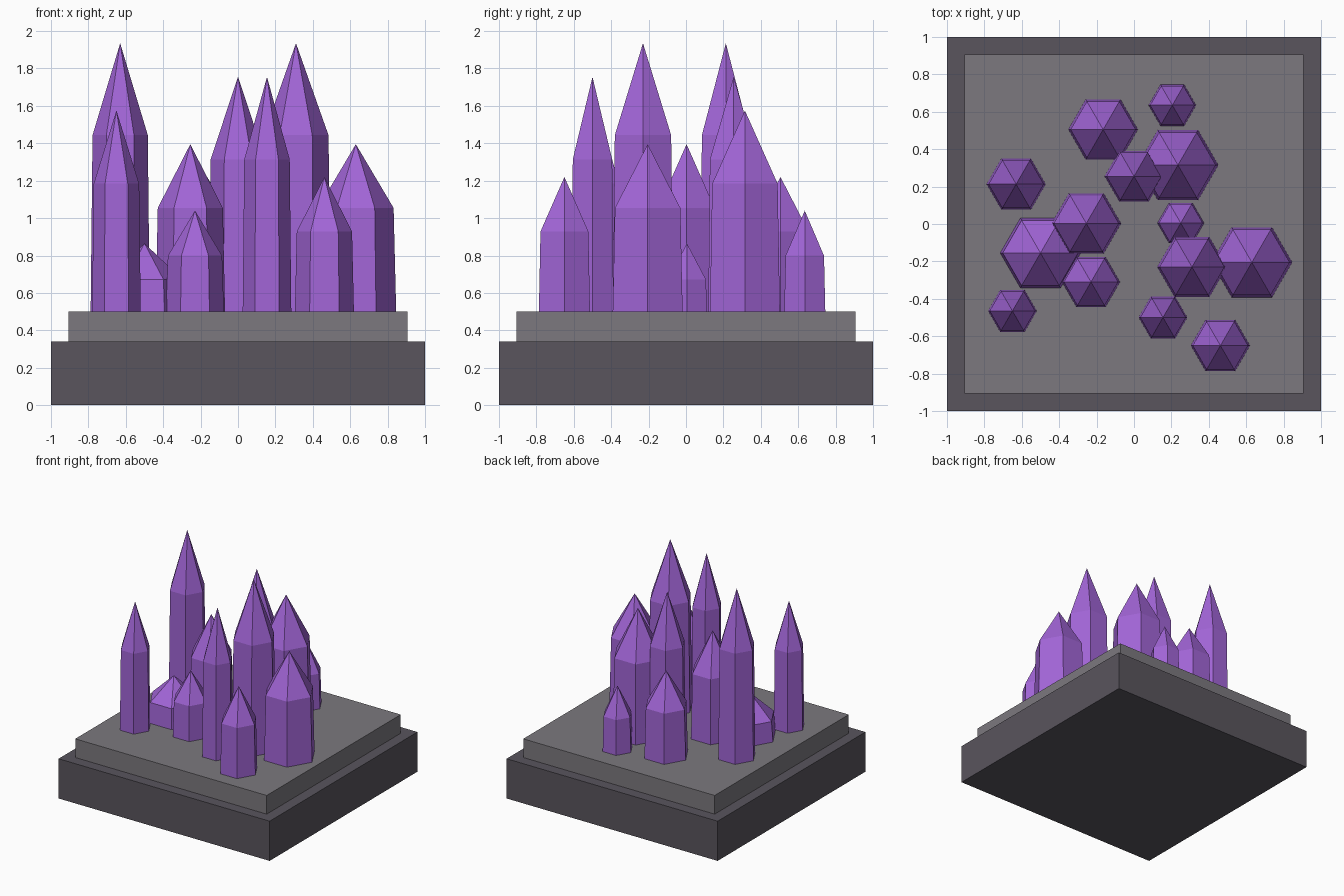
import bpy, bmesh, math

if "Cube" in bpy.data.objects:
    bpy.data.objects.remove(bpy.data.objects["Cube"])

def material(name, color):
    m = bpy.data.materials.new(name)
    m.diffuse_color = (*color, 1)
    m.use_nodes = True
    m.node_tree.nodes["Principled BSDF"].inputs["Base Color"].default_value = m.diffuse_color
    return m

PURPLE = material("amethyst", (0.36, 0.13, 0.68))
DARK = material("dark_stone", (0.10, 0.09, 0.11))
LIGHT = material("light_stone", (0.20, 0.19, 0.21))

def finish(name, bm, mat):
    bmesh.ops.recalc_face_normals(bm, faces=bm.faces)
    mesh = bpy.data.meshes.new(name)
    bm.to_mesh(mesh)
    bm.free()
    mesh.materials.append(mat)
    obj = bpy.data.objects.new(name, mesh)
    bpy.context.collection.objects.link(obj)

def slab(name, half, z0, z1, mat):
    bm = bmesh.new()
    bmesh.ops.create_cube(bm, size=1)
    for v in bm.verts:
        v.co = (v.co.x * 2 * half, v.co.y * 2 * half, z0 if v.co.z < 0 else z1)
    finish(name, bm, mat)

def crystal(name, x, y, r, top, z0=0.49):
    # slightly tapered hexagonal shaft with a pointed tip
    shoulder = 0.05 + 0.72 * top
    bm = bmesh.new()
    def ring(radius, z):
        return [bm.verts.new((x + radius * math.cos(i * math.pi / 3),
                              y + radius * math.sin(i * math.pi / 3), z)) for i in range(6)]
    low, high = ring(r, z0), ring(r * 0.935, shoulder)
    tip = bm.verts.new((x, y, top))
    bm.faces.new(low[::-1])
    for i in range(6):
        j = (i + 1) % 6
        bm.faces.new((low[i], low[j], high[j], high[i]))
        bm.faces.new((high[i], high[j], tip))
    finish(name, bm, PURPLE)

# Stepped stone base
slab("base_plinth", 1.0, 0, 0.34, DARK)
slab("upper_slab", 0.907, 0.34, 0.5, LIGHT)

# Crystals: x, y, radius, tip height
crystals = [
    (-0.165, 0.505, 0.186, 1.22), (0.205, 0.635, 0.127, 1.04),
    (0.235, 0.315, 0.216, 1.575), (0.0, 0.255, 0.157, 1.755),
    (-0.63, 0.213, 0.158, 1.935), (-0.255, 0.003, 0.186, 1.395),
    (-0.5, -0.155, 0.216, 0.865), (-0.23, -0.31, 0.155, 1.04),
    (-0.65, -0.465, 0.13, 1.575), (0.25, 0.005, 0.125, 0.865),
    (0.31, -0.23, 0.186, 1.935), (0.63, -0.205, 0.216, 1.395),
    (0.155, -0.5, 0.13, 1.755), (0.462, -0.65, 0.158, 1.22),
]
for n, c in enumerate(crystals, 1):
    crystal(f"crystal_{n:02d}", *c)
